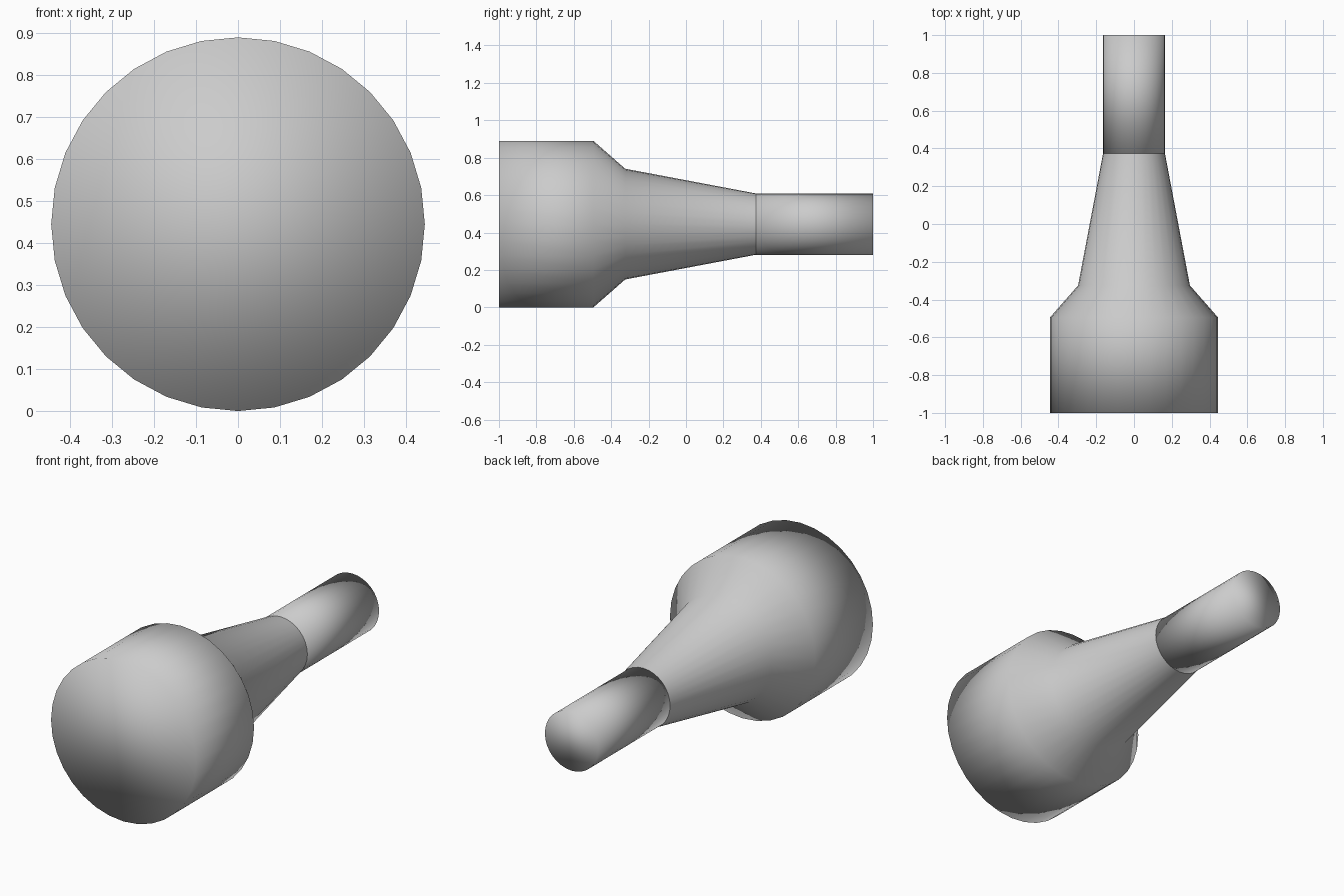
import bpy, bmesh
from math import sin, cos, tau

if "Cube" in bpy.data.objects:
    bpy.data.objects.remove(bpy.data.objects["Cube"])

SIDES = 32
CENTRE_Z = 0.445


def lathe(name, profile, cap_start=True, cap_end=True):
    """Turn (y, radius) points around the lengthwise axis."""
    bm = bmesh.new()
    rings = [[bm.verts.new((r * sin(tau * i / SIDES), y,
                            CENTRE_Z + r * cos(tau * i / SIDES)))
              for i in range(SIDES)] for y, r in profile]
    for a, b in zip(rings, rings[1:]):
        for i in range(SIDES):
            j = (i + 1) % SIDES
            bm.faces.new((a[i], a[j], b[j], b[i]))
    if cap_start:
        bm.faces.new(rings[0][::-1])
    if cap_end:
        bm.faces.new(rings[-1])
    bmesh.ops.recalc_face_normals(bm, faces=bm.faces)
    for f in bm.faces:
        f.smooth = True
    mesh = bpy.data.meshes.new(name)
    bm.to_mesh(mesh)
    bm.free()
    obj = bpy.data.objects.new(name, mesh)
    bpy.context.collection.objects.link(obj)
    return obj


# Wide base, shoulder and tapering neck (closed at the narrow end by the tip)
lathe("body", [(-1, 0.445), (-0.495, 0.445), (-0.325, 0.296), (0.373, 0.164)],
      cap_end=False)

# Straight cylindrical tip
lathe("tip", [(0.373, 0.164), (1, 0.164)])
